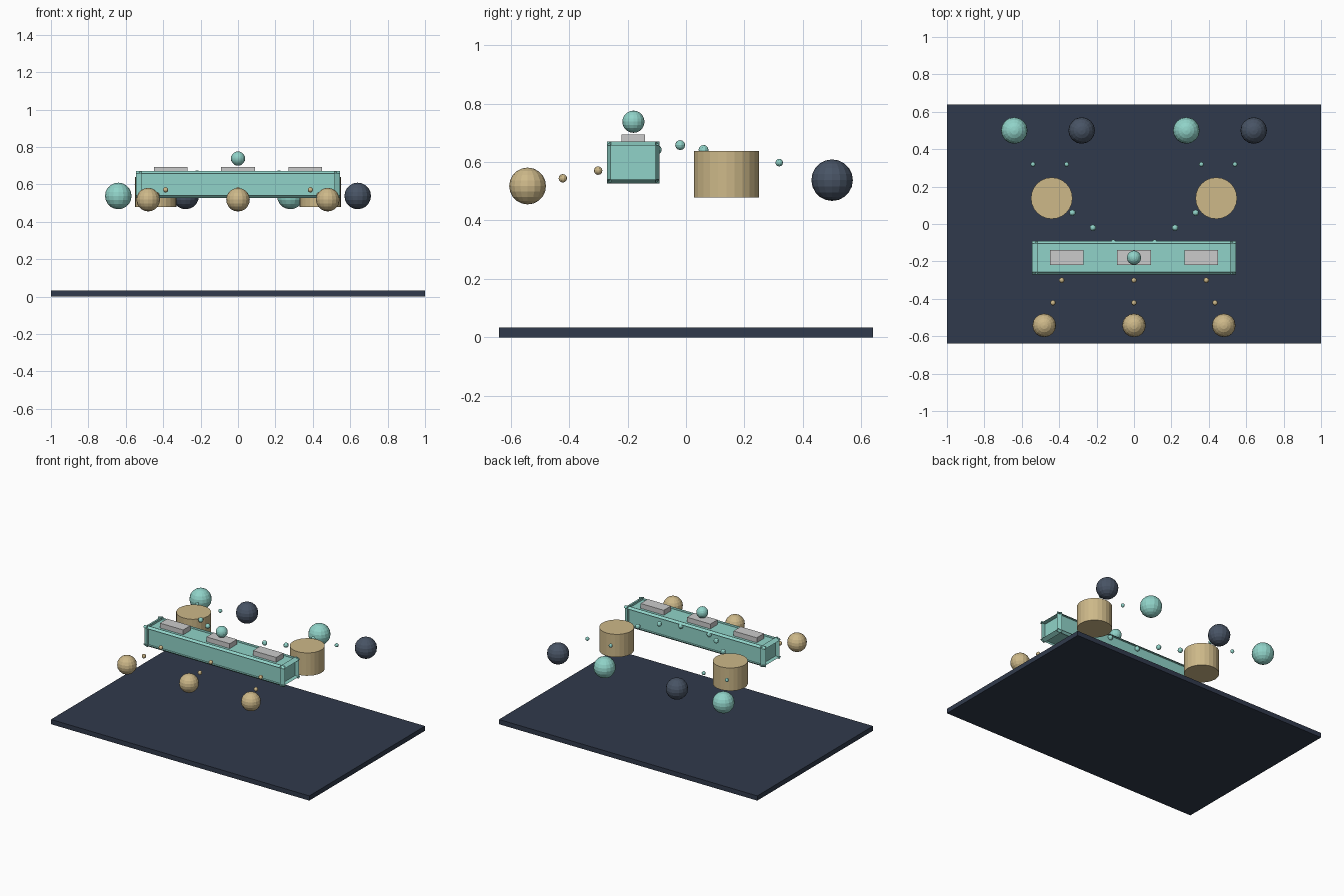
import bpy, math
from itertools import product
from mathutils import Vector

if "Cube" in bpy.data.objects:
    bpy.data.objects.remove(bpy.data.objects["Cube"])


def mat(name, rgb):
    m = bpy.data.materials.new(name)
    m.diffuse_color = (*rgb, 1)
    m.use_nodes = True
    m.node_tree.nodes["Principled BSDF"].inputs["Base Color"].default_value = m.diffuse_color
    return m


NAVY = mat("navy", (0.030, 0.042, 0.072))
SLATE = mat("slate", (0.065, 0.088, 0.13))
TEAL = mat("teal", (0.28, 0.65, 0.58))
GOLD = mat("gold", (0.61, 0.48, 0.25))


def finish(name, m):
    o = bpy.context.object
    o.name = name
    if m:
        o.data.materials.append(m)
    return o


def box(name, loc, size, m=None):
    bpy.ops.mesh.primitive_cube_add(size=1, location=loc)
    o = finish(name, m)
    o.scale = size
    return o


def ball(name, loc, r, m, seg=16, rings=10):
    bpy.ops.mesh.primitive_uv_sphere_add(segments=seg, ring_count=rings, radius=r, location=loc)
    return finish(name, m)


def bead(name, loc, r, m):
    return ball(name, loc, r, m, 10, 6)


def ridged_box(name, loc, half, rim, m):
    """Box with recessed faces and a small ridge along every edge."""
    verts, index = [], {}
    for s in product((-1, 1), repeat=3):
        for axis in range(3):
            p = [s[i] * (half[i] - (rim[i] if i == axis else 0)) for i in range(3)]
            index[s, axis] = len(verts)
            verts.append(p)

    def corner(axis, sa, b, sb, c, sc):
        s = [0, 0, 0]
        s[axis], s[b], s[c] = sa, sb, sc
        return tuple(s)

    faces = [[index[s, a] for a in range(3)] for s in product((-1, 1), repeat=3)]
    for a in range(3):
        b, c = (a + 1) % 3, (a + 2) % 3
        for sa in (-1, 1):
            # recessed panel
            faces.append([index[corner(a, sa, b, sb, c, sc), a]
                          for sb, sc in ((-1, -1), (1, -1), (1, 1), (-1, 1))])
            # ridge strips running along axis c
            for sb in (-1, 1):
                lo, hi = corner(a, sa, b, sb, c, -1), corner(a, sa, b, sb, c, 1)
                faces.append([index[lo, a], index[hi, a], index[hi, b], index[lo, b]])
    me = bpy.data.meshes.new(name)
    me.from_pydata(verts, [], faces)
    o = bpy.data.objects.new(name, me)
    o.location = loc
    bpy.context.collection.objects.link(o)
    me.materials.append(m)


# Base plate
box("base_plate", (0, 0, 0.0165), (2, 1.28, 0.033), NAVY)

# Central beam with pads and a ball on top
ridged_box("central_beam", (0, -0.18, 0.599), (0.545, 0.09, 0.072), (0.03, 0.014, 0.014), TEAL)
for x in (-0.36, 0, 0.36):
    box("top_pad", (x, -0.18, 0.677), (0.18, 0.08, 0.034))
ball("top_ball", (0, -0.18, 0.738), 0.038, TEAL)

# Front balls with linking beads
for i in (-1, 0, 1):
    a, b = Vector((0.34 * i, -0.18, 0.597)), Vector((0.48 * i, -0.542, 0.518))
    ball("front_ball", b, 0.063, GOLD)
    for t in (1 / 3, 2 / 3):
        bead("front_bead", a.lerp(b, t), 0.0145, GOLD)

# Rear drums, arched beads, and rear balls
for s in (-1, 1):
    bpy.ops.mesh.primitive_cylinder_add(vertices=24, radius=0.111, depth=0.16,
                                        location=(0.44 * s, 0.138, 0.558))
    finish("drum", GOLD)
    for t in (0.25, 0.5, 0.75):
        z = 0.602 + 0.056 * math.sin(math.pi * t)
        bead("arch_bead", (0.44 * s * t, -0.18 + 0.32 * t, z), 0.017, TEAL)
    for d, m in ((-0.18, TEAL), (0.18, SLATE)):
        cx = 0.46 * s + d
        ball("rear_ball", (cx, 0.5, 0.538), 0.071, m)
        bead("rear_bead", ((cx + 0.44 * s) / 2, 0.319, 0.598), 0.013, TEAL)
